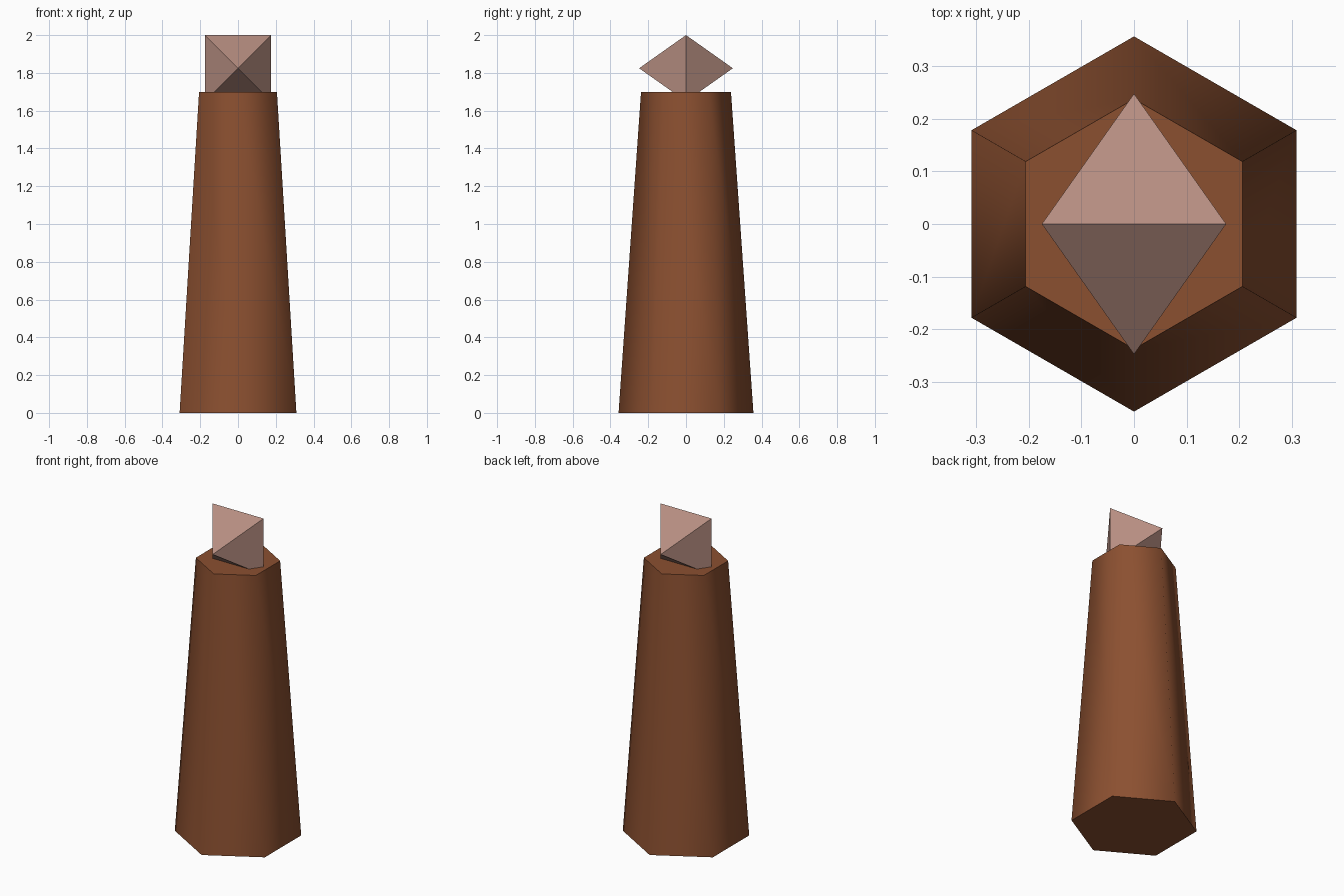
import bpy, bmesh
from math import radians
from mathutils import Matrix

if "Cube" in bpy.data.objects:
    bpy.data.objects.remove(bpy.data.objects["Cube"])


def add_part(name, bm, color):
    bmesh.ops.recalc_face_normals(bm, faces=bm.faces)
    mesh = bpy.data.meshes.new(name)
    bm.to_mesh(mesh)
    bm.free()
    obj = bpy.data.objects.new(name, mesh)
    bpy.context.collection.objects.link(obj)
    mat = bpy.data.materials.new(name + "_material")
    mat.diffuse_color = color
    mat.use_nodes = True
    mat.node_tree.nodes["Principled BSDF"].inputs["Base Color"].default_value = mat.diffuse_color
    mesh.materials.append(mat)
    return obj


# Tapered six-sided post: smooth sides, flat caps, corners pointing along y
H = 1.70
bm = bmesh.new()
bmesh.ops.create_cone(bm, cap_ends=True, segments=6, radius1=0.357, radius2=0.238,
                      depth=H, matrix=Matrix.Translation((0, 0, H / 2)))
top = max(bm.verts, key=lambda v: abs(v.co.y))
if abs(top.co.x) > 0.01:
    bmesh.ops.rotate(bm, verts=bm.verts, matrix=Matrix.Rotation(radians(30), 3, 'Z'))
for f in bm.faces:
    f.smooth = len(f.verts) == 4
add_part("post", bm, (0.26, 0.08, 0.03, 1))

# Octahedral crystal lying on edge, its lower edge sunk into the post
R = 0.248
bm = bmesh.new()
tips = [bm.verts.new((0, s * R, 0)) for s in (-1, 1)]
h = R / 2 ** 0.5
ring = [bm.verts.new((x * h, 0, z * h)) for x, z in ((1, 1), (-1, 1), (-1, -1), (1, -1))]
for tip in tips:
    for i in range(4):
        bm.faces.new((tip, ring[i], ring[(i + 1) % 4]))
bmesh.ops.translate(bm, verts=bm.verts, vec=(0, 0, 2 - h))
add_part("crystal", bm, (0.47, 0.27, 0.22, 1))
